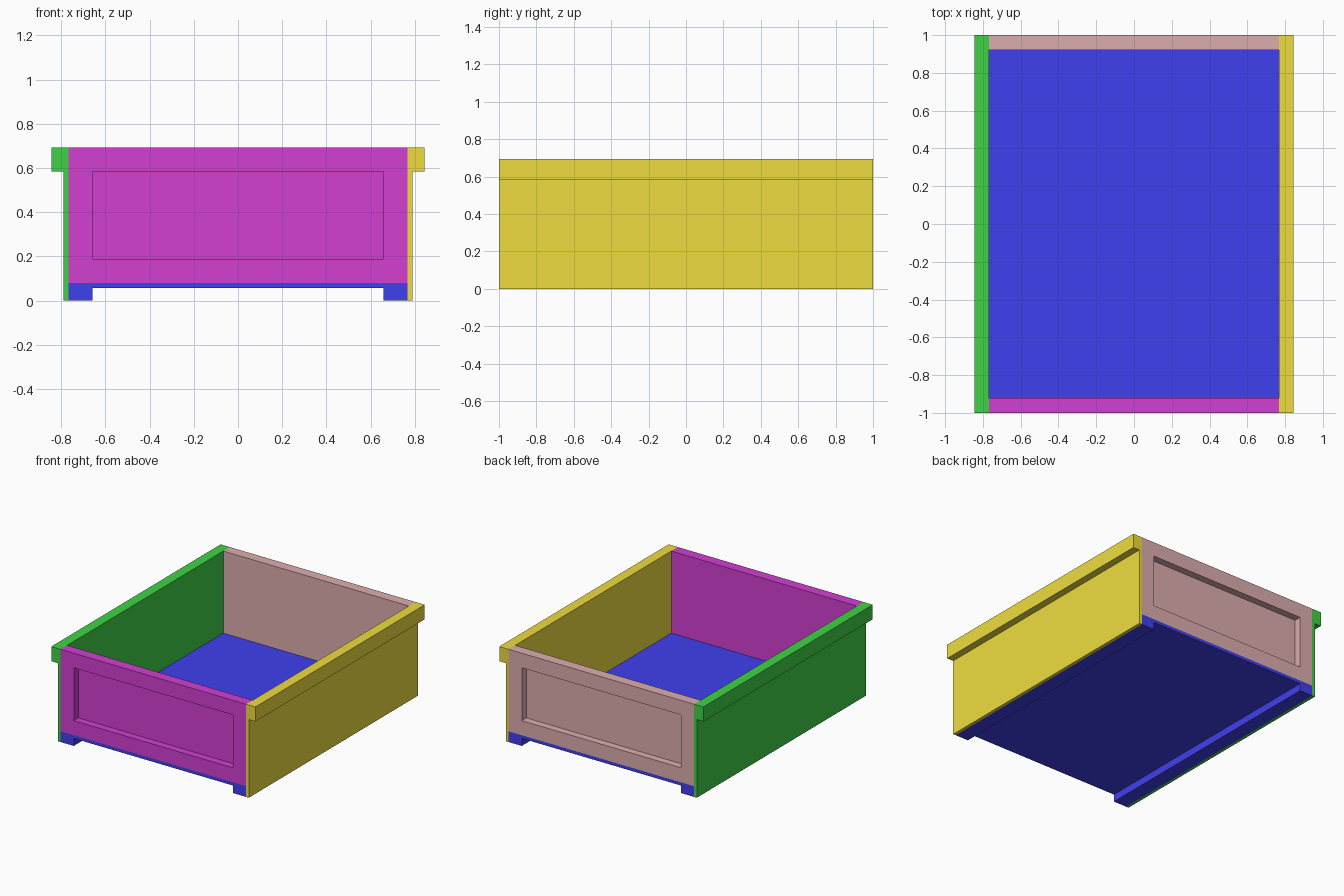
import bpy, bmesh
from mathutils import Vector

if "Cube" in bpy.data.objects:
    bpy.data.objects.remove(bpy.data.objects["Cube"])

HALF_LEN = 1.0      # half length along y
INNER = 0.767       # inner face of the side walls
OUTER = 0.79        # outer face of the side walls
LIP = 0.844         # outer face of the rim
TOP = 0.693
FLOOR_TOP = 0.08
FLOOR_BOTTOM = 0.056
BORDER = 0.109      # frame width, rim height and runner width
RECESS = 0.054
PANEL = 0.078       # end panel thickness


def finish(name, bm, color):
    bmesh.ops.recalc_face_normals(bm, faces=bm.faces)
    mesh = bpy.data.meshes.new(name)
    bm.to_mesh(mesh)
    bm.free()
    obj = bpy.data.objects.new(name, mesh)
    bpy.context.collection.objects.link(obj)
    mat = bpy.data.materials.new(name + "_paint")
    mat.diffuse_color = (*color, 1)
    mat.use_nodes = True
    mat.node_tree.nodes["Principled BSDF"].inputs["Base Color"].default_value = mat.diffuse_color
    mesh.materials.append(mat)
    return obj


def extruded(name, profile, color):
    """Extrude an (x, z) profile along the full length of the tray."""
    bm = bmesh.new()
    face = bm.faces.new([bm.verts.new((x, -HALF_LEN, z)) for x, z in profile])
    geom = bmesh.ops.extrude_face_region(bm, geom=[face])["geom"]
    verts = [g for g in geom if isinstance(g, bmesh.types.BMVert)]
    bmesh.ops.translate(bm, verts=verts, vec=(0, 2 * HALF_LEN, 0))
    return finish(name, bm, color)


def end_panel(name, side, color):
    """Upright end board with a recessed field on its outer face."""
    bm = bmesh.new()
    bmesh.ops.create_cube(bm, size=1)
    bmesh.ops.scale(bm, verts=bm.verts, vec=(2 * INNER, PANEL, TOP - FLOOR_TOP))
    bmesh.ops.translate(bm, verts=bm.verts,
                        vec=(0, side * (HALF_LEN - PANEL / 2), (TOP + FLOOR_TOP) / 2))
    bm.normal_update()
    outer = max(bm.faces, key=lambda f: f.normal.y * side)
    # Frame border, then a second zero-width inset pushed in for the field
    bmesh.ops.inset_region(bm, faces=[outer], thickness=BORDER, use_even_offset=True)
    geom = bmesh.ops.extrude_face_region(bm, geom=[outer])["geom"]
    verts = [g for g in geom if isinstance(g, bmesh.types.BMVert)]
    bmesh.ops.translate(bm, verts=verts, vec=Vector((0, -side * RECESS, 0)))
    if outer.is_valid:
        bmesh.ops.delete(bm, geom=[outer], context='FACES_ONLY')
    return finish(name, bm, color)


# Side walls with an overhanging rim
wall = [(INNER, 0), (OUTER, 0), (OUTER, TOP - BORDER), (LIP, TOP - BORDER),
        (LIP, TOP), (INNER, TOP)]
extruded("right_wall", wall, (0.86, 0.72, 0.05))
extruded("left_wall", [(-x, z) for x, z in wall], (0.05, 0.65, 0.06))

# Floor with a runner under each long edge
half = [(INNER - BORDER, FLOOR_BOTTOM), (INNER - BORDER, 0), (INNER, 0), (INNER, FLOOR_TOP)]
extruded("floor", half + [(-x, z) for x, z in reversed(half)], (0.05, 0.05, 0.86))

# Front and back boards
end_panel("front_panel", -1, (0.65, 0.05, 0.65))
end_panel("back_panel", 1, (0.72, 0.42, 0.42))
